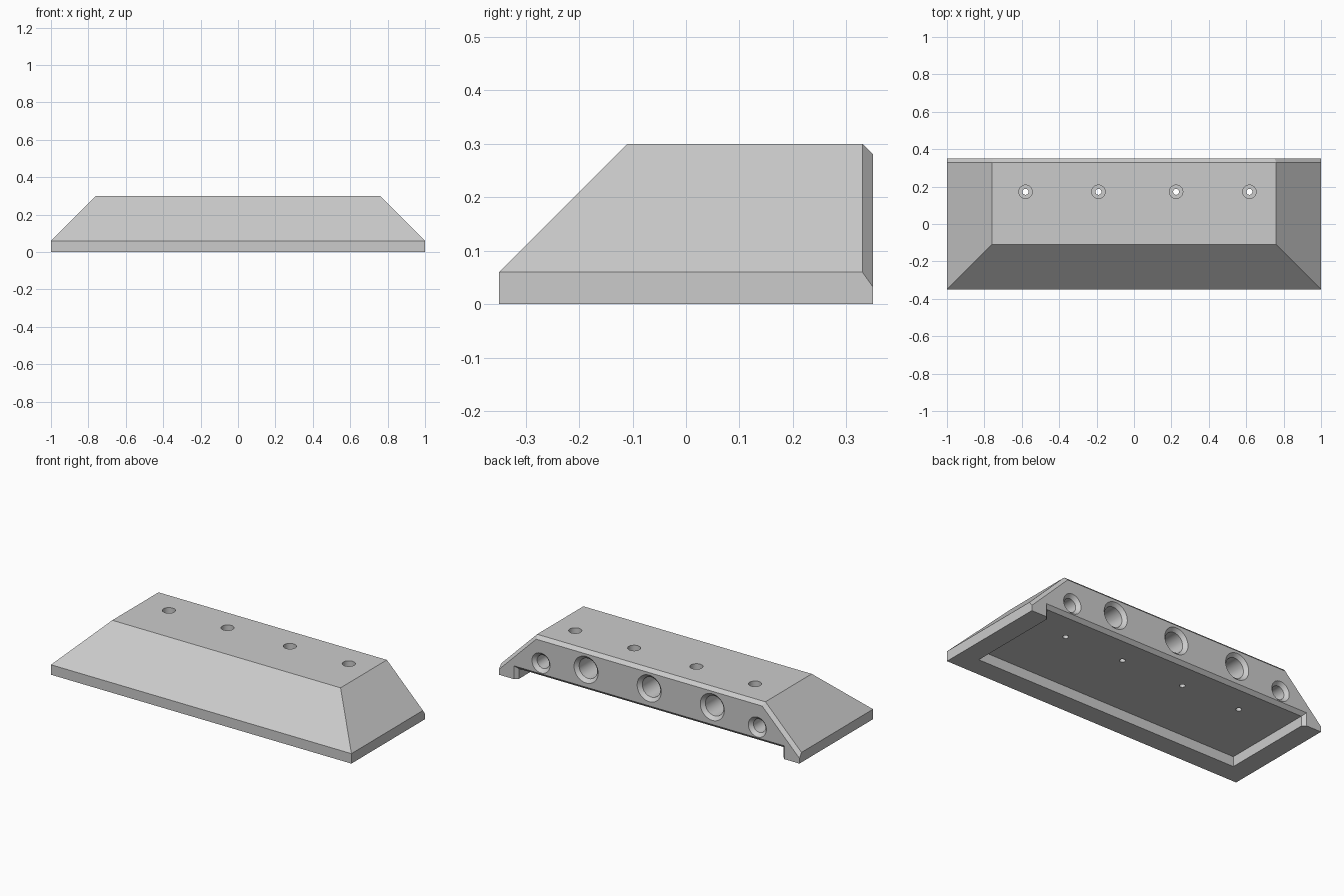
import bpy, bmesh, math
from mathutils import Matrix, Vector

if "Cube" in bpy.data.objects:
    bpy.data.objects.remove(bpy.data.objects["Cube"], do_unlink=True)

grey = bpy.data.materials.new("plain_grey")
grey.use_nodes = True
grey.diffuse_color = (0.6, 0.6, 0.6, 1)
grey.node_tree.nodes["Principled BSDF"].inputs["Base Color"].default_value = (0.6, 0.6, 0.6, 1)


def finish(bm, name):
    bmesh.ops.recalc_face_normals(bm, faces=bm.faces)
    mesh = bpy.data.meshes.new(name)
    bm.to_mesh(mesh)
    bm.free()
    mesh.materials.append(grey)
    obj = bpy.data.objects.new(name, mesh)
    bpy.context.collection.objects.link(obj)
    return obj


def mirrored_hull(name, points):
    """Convex solid from points on one side, mirrored across x = 0."""
    bm = bmesh.new()
    for x, y, z in points:
        bm.verts.new((x, y, z))
        bm.verts.new((-x, y, z))
    bmesh.ops.convex_hull(bm, input=bm.verts)
    bmesh.ops.dissolve_limit(bm, angle_limit=0.01, verts=bm.verts, edges=bm.edges)
    return finish(bm, name)


def lathe(name, profile, matrix, sides=48):
    """Closed solid of revolution about local z from (radius, depth) pairs."""
    bm = bmesh.new()
    rings = []
    for r, z in profile:
        rings.append([bm.verts.new(matrix @ Vector((r * math.cos(a), r * math.sin(a), z)))
                      for a in (math.tau * i / sides for i in range(sides))])
    for a, b in zip(rings, rings[1:]):
        for i in range(sides):
            j = (i + 1) % sides
            bm.faces.new((a[i], a[j], b[j], b[i]))
    bm.faces.new(rings[0])
    bm.faces.new(rings[-1])
    return finish(bm, name)


def cut(target, cutter):
    cutter.hide_render = True
    mod = target.modifiers.new("cut", "BOOLEAN")
    mod.operation = "DIFFERENCE"
    mod.solver = "EXACT"
    mod.object = cutter
    bpy.context.view_layer.objects.active = target
    bpy.ops.object.modifier_apply(modifier=mod.name)
    bpy.data.objects.remove(cutter, do_unlink=True)


# Sloped block with a bevelled rear rim
body = mirrored_hull("sloped_block", [
    (1, -0.35, 0), (1, -0.35, 0.06), (0.76, -0.11, 0.3),
    (1, 0.33, 0.06), (0.76, 0.33, 0.3),
    (1, 0.35, 0), (1, 0.35, 0.032), (0.752, 0.35, 0.28)])

# Underside pocket, open at the rear
cut(body, mirrored_hull("pocket_cutter", [
    (0.88, y, z) for y in (-0.23, 0.4) for z in (-0.1, 0.06)]))

# Flared rear mouth of the pocket
cut(body, mirrored_hull("pocket_flare_cutter", [
    (w, y, z) for w, y, top in ((0.86, 0.31, 0.04), (0.92, 0.37, 0.1))
    for z in (-0.1, top)]))

# Chamfered bores in the rear face
for x, z, r in ((0, 0.185, 0.08), (0.42, 0.185, 0.08), (-0.42, 0.185, 0.08),
                (0.72, 0.145, 0.06), (-0.72, 0.145, 0.06)):
    place = Matrix.Translation((x, 0.35, z)) @ Matrix.Rotation(math.pi / 2, 4, "X")
    cut(body, lathe("bore_cutter", [
        (r + 0.01, -0.01), (r - 0.02, 0.02), (r - 0.02, 0.38)], place))

# Stepped screw holes through the top
for x in (-0.58, -0.19, 0.225, 0.617):
    cut(body, lathe("screw_hole_cutter", [
        (0.036, 0.35), (0.036, 0.15), (0.016, 0.15), (0.016, 0.03)],
        Matrix.Translation((x, 0.172, 0)), 32))

# Smooth bores, sharp edges
bpy.ops.object.select_all(action="DESELECT")
body.select_set(True)
bpy.context.view_layer.objects.active = body
bpy.ops.object.shade_smooth_by_angle(angle=math.radians(25))
